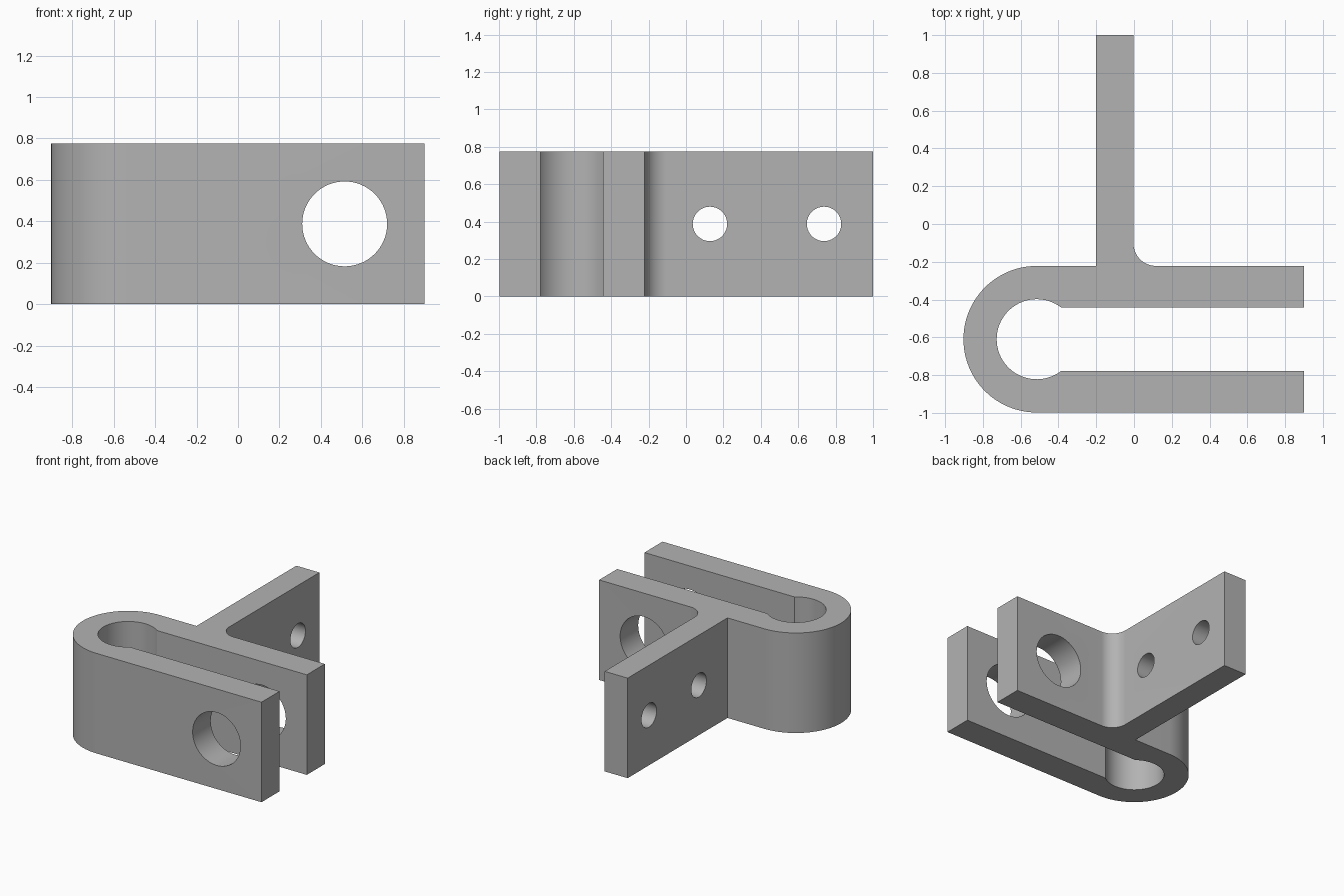
import bpy, bmesh
from math import sin, cos, pi, asin, radians, sqrt

old = bpy.data.objects.get("Cube")
if old:
    bpy.data.objects.remove(old, do_unlink=True)

HEIGHT = 0.775
CX, CY = -0.515, -0.61          # centre of the bend
R_OUT, R_IN, SLOT = 0.388, 0.212, 0.167
ARM_END = 0.9
PLATE_L, PLATE_R = -0.2, -0.003  # upright plate sides
FILLET = 0.12

grey = bpy.data.materials.new("plain grey")
grey.use_nodes = True
colour = (0.45, 0.45, 0.45, 1)
grey.diffuse_color = colour
grey.node_tree.nodes["Principled BSDF"].inputs["Base Color"].default_value = colour


def arc(cx, cy, r, start, end, steps):
    return [(cx + r * cos(start + (end - start) * i / steps),
             cy + r * sin(start + (end - start) * i / steps)) for i in range(steps + 1)]


def cutter(name, location, radius, depth, rotation):
    bpy.ops.mesh.primitive_cylinder_add(vertices=64, radius=radius, depth=depth,
                                        location=location, rotation=rotation)
    ob = bpy.context.object
    ob.name = name
    ob.data.materials.append(grey)
    ob.hide_render = True
    return ob


# Clevis outline: outer bend, lower arm, slot, eye, upper arm, fillet, plate
top = CY + R_OUT
mouth = asin(SLOT / R_IN)
outline = arc(CX, CY, R_OUT, pi / 2, 3 * pi / 2, 48)
outline += [(ARM_END, CY - R_OUT), (ARM_END, CY - SLOT)]
outline += arc(CX, CY, R_IN, 2 * pi - mouth, mouth, 48)
outline += [(ARM_END, CY + SLOT), (ARM_END, top)]
outline += arc(PLATE_R + FILLET, top + FILLET, FILLET, 3 * pi / 2, pi, 16)
outline += [(PLATE_R, 1), (PLATE_L, 1), (PLATE_L, top)]

bm = bmesh.new()
face = bm.faces.new([bm.verts.new((x, y, 0)) for x, y in outline])
ext = bmesh.ops.extrude_face_region(bm, geom=[face])
bmesh.ops.translate(bm, vec=(0, 0, HEIGHT),
                    verts=[v for v in ext["geom"] if isinstance(v, bmesh.types.BMVert)])
bmesh.ops.recalc_face_normals(bm, faces=bm.faces)
mesh = bpy.data.meshes.new("clevis_bracket")
bm.to_mesh(mesh)
bm.free()
mesh.materials.append(grey)
bracket = bpy.data.objects.new("clevis_bracket", mesh)
bpy.context.collection.objects.link(bracket)

# Pin hole through both arms, two bolt holes through the plate
mid = HEIGHT / 2
cutters = [cutter("pin_hole_cutter", (0.515, CY, mid), 0.205, 1, (pi / 2, 0, 0))]
for y in (0.128, 0.738):
    cutters.append(cutter("bolt_hole_cutter", (-0.1, y, mid), 0.092, 0.5, (0, pi / 2, 0)))

bpy.ops.object.select_all(action='DESELECT')
bracket.select_set(True)
bpy.context.view_layer.objects.active = bracket
for c in cutters:
    mod = bracket.modifiers.new("hole", 'BOOLEAN')
    mod.operation = 'DIFFERENCE'
    mod.solver = 'EXACT'
    mod.object = c
    bpy.ops.object.modifier_apply(modifier=mod.name)
for c in cutters:
    bpy.data.objects.remove(c, do_unlink=True)

bpy.ops.object.shade_smooth_by_angle(angle=radians(30))
